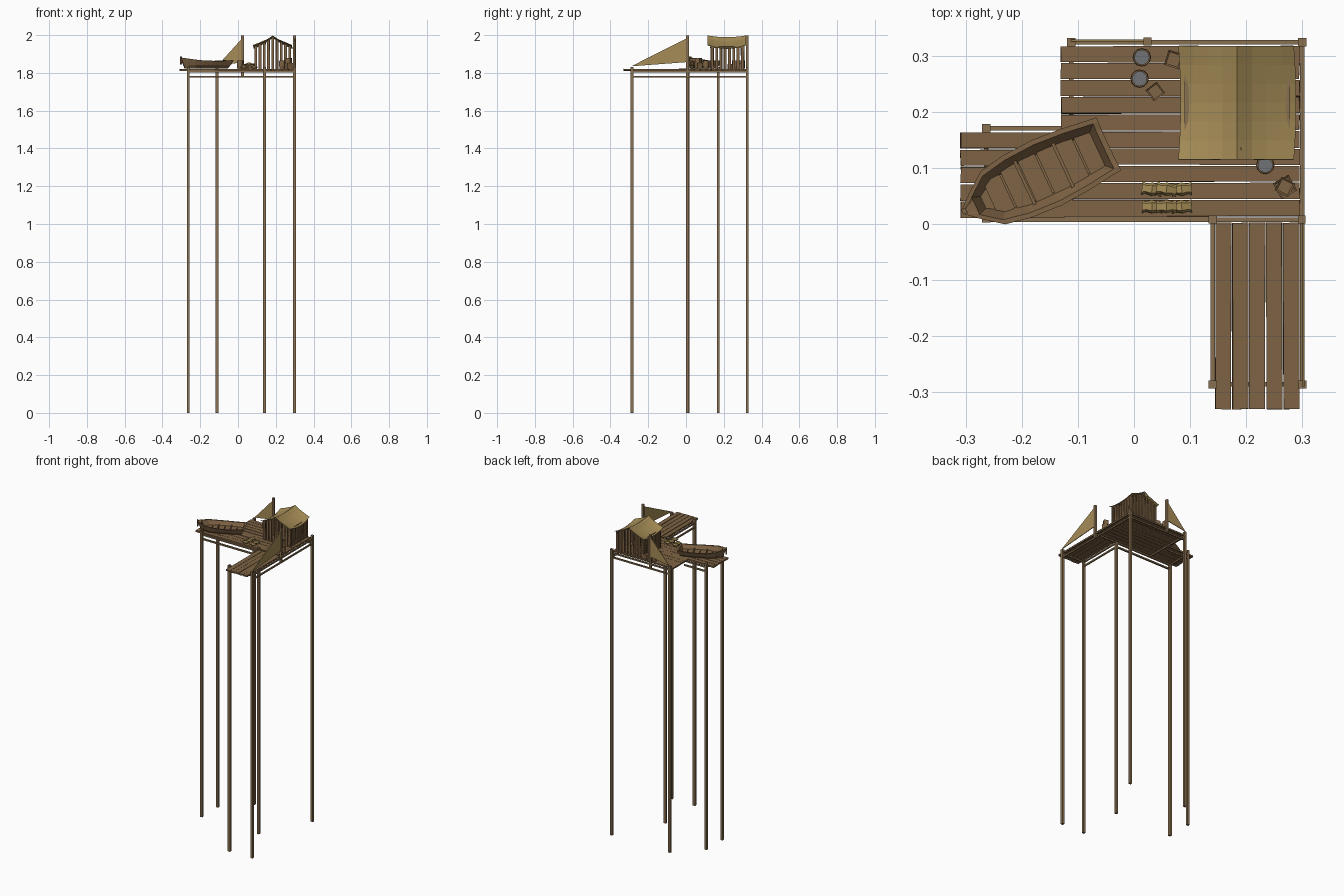
import bpy, bmesh, math, random
from mathutils import Vector, Matrix

if "Cube" in bpy.data.objects:
    bpy.data.objects.remove(bpy.data.objects["Cube"])
random.seed(4)

def mat(name, c):
    m = bpy.data.materials.new(name)
    m.diffuse_color = (*c, 1)
    m.use_nodes = True
    m.node_tree.nodes["Principled BSDF"].inputs["Base Color"].default_value = m.diffuse_color
    return m

WOOD = mat("wood", (0.21, 0.125, 0.058))
POST = mat("post_wood", (0.25, 0.16, 0.08))
CLOTH = mat("canvas", (0.38, 0.265, 0.095))
METAL = mat("metal", (0.16, 0.17, 0.18))

def finish(bm, name, m):
    bmesh.ops.recalc_face_normals(bm, faces=bm.faces)
    me = bpy.data.meshes.new(name)
    bm.to_mesh(me)
    bm.free()
    o = bpy.data.objects.new(name, me)
    o.data.materials.append(m)
    bpy.context.collection.objects.link(o)
    return o

def box(bm, lo, hi, jitter=0, rot=0):
    lo, hi = Vector(lo), Vector(hi)
    c, s = (lo + hi) / 2, hi - lo
    M = Matrix.Translation(c) @ Matrix.Rotation(rot, 4, 'Z') @ Matrix.Diagonal((*s, 1))
    vs = bmesh.ops.create_cube(bm, size=1, matrix=M)['verts']
    for v in vs:
        v.co += Vector([random.uniform(-jitter, jitter) for _ in range(3)])
    return vs

# Deck planks
Z0, Z1 = 1.812, 1.821
bm = bmesh.new()
for i in range(10):
    y = 0.014 + i * 0.0305
    box(bm, (-0.13, y, Z0), (0.295, y + 0.0285, Z1), 0.001)
finish(bm, "main_deck_planks", WOOD)
bm = bmesh.new()
for i in range(5):
    y = 0.011 + i * 0.031
    box(bm, (-0.309, y, Z0 - .001), (-0.125, y + 0.0285, Z1 - .001), 0.001)
finish(bm, "side_deck_planks", WOOD)
bm = bmesh.new()
for i in range(5):
    x = 0.145 + i * 0.0303
    box(bm, (x, -0.33, Z0), (x + 0.028, 0.002, Z1), 0.001)
finish(bm, "walkway_planks", WOOD)

# Tall stilts and the two masts
P = dict(a=(-0.263, 0.171), b=(-0.263, 0.010), c=(-0.112, 0.324), d=(0.30, 0.324),
         e=(0.140, 0.008), f=(0.140, -0.286), g=(0.30, -0.286))
bm = bmesh.new()
for x, y in P.values():
    box(bm, (x - .0075, y - .0075, 0), (x + .0075, y + .0075, 1.832))
finish(bm, "stilts", POST)
bm = bmesh.new()
for x, y in ((0.024, 0.325), (0.299, 0.008)):
    box(bm, (x - .007, y - .007, 1.78), (x + .007, y + .007, 1.997))
finish(bm, "masts", POST)

# Beams under the deck, two levels
bm = bmesh.new()
for p, q in ("cd", "dg", "ef", "be", "ab", "fg"):
    (x0, y0), (x1, y1) = P[p], P[q]
    for z in (1.780, 1.8075):
        if z < 1.8 and p + q in ("ab", "fg"):
            continue
        box(bm, (min(x0, x1) - .004, min(y0, y1) - .004, z - .0045),
            (max(x0, x1) + .004, max(y0, y1) + .004, z + .0045))
for z in (1.780, 1.8075):
    box(bm, (-0.265, 0.167, z - .0045), (-0.108, 0.175, z + .0045))
box(bm, (-0.116, 0.01, 1.803), (-0.108, 0.324, 1.812))
box(bm, (0.14, 0.004, 1.803), (0.299, 0.012, 1.812))
finish(bm, "support_beams", POST)

# Triangular sails hung from the masts
def sail(name, tip, low, top, n):
    bm = bmesh.new()
    n = Vector(n) * 0.002
    f = bm.faces.new([bm.verts.new(Vector(p) - n) for p in (tip, low, top)])
    ex = bmesh.ops.extrude_face_region(bm, geom=[f])['geom']
    for v in ex:
        if isinstance(v, bmesh.types.BMVert):
            v.co += n * 2
    finish(bm, name, CLOTH)
sail("back_sail", (-0.112, 0.327, 1.835), (0.022, 0.327, 1.857), (0.022, 0.327, 1.983), (0, 1, 0))
sail("walkway_sail", (0.302, -0.29, 1.835), (0.302, 0.005, 1.857), (0.302, 0.005, 1.983), (1, 0, 0))

# Hut: plank walls following the gable, under a sagging canvas roof
RX = 0.184
def roof_z(x, y):
    t = min(1, abs(x - RX) / 0.105)
    s = 1 - ((y - 0.216) / 0.101) ** 2
    return 1.998 - 0.05 * t ** 0.75 - s * (0.009 + 0.009 * t)
bm = bmesh.new()
for i in range(9):
    x = 0.094 + i * 0.0225
    for y in (0.134, 0.305):
        box(bm, (x - .007, y - .003, Z1 - .001), (x + .007, y + .003, roof_z(x, y) - .005), 0.001)
for i in range(8):
    y = 0.14 + i * 0.0225
    for x in (0.094, 0.274):
        box(bm, (x - .003, y - .007, Z1 - .001), (x + .003, y + .007, roof_z(x, y) - .005), 0.001)
finish(bm, "hut_walls", WOOD)
bm = bmesh.new()
box(bm, (RX - .004, 0.125, 1.972), (RX + .004, 0.31, 1.979))
for x in (0.094, 0.274):
    box(bm, (x - .004, 0.128, 1.932), (x + .004, 0.31, 1.939))
finish(bm, "roof_poles", POST)
bm = bmesh.new()
NX, NY = 8, 6
grid = []
for i in range(NX + 1):
    col = []
    for j in range(NY + 1):
        x, y = 0.079 + 0.21 * i / NX, 0.115 + 0.202 * j / NY
        z = roof_z(x, y)
        x += 0.004 * (1 - ((y - .216) / .101) ** 2) * (i == 0) - 0.004 * ((y - .216) / .101) ** 2 * (i == NX)
        col.append(bm.verts.new((x, y, z)))
    grid.append(col)
for i in range(NX):
    for j in range(NY):
        bm.faces.new((grid[i][j], grid[i + 1][j], grid[i + 1][j + 1], grid[i][j + 1]))
roof = finish(bm, "canvas_roof", CLOTH)
sol = roof.modifiers.new("thickness", 'SOLIDIFY')
sol.thickness = 0.003

# Rowing boat: U-shaped sections lofted from stern to bow
bm = bmesh.new()
ZB = 1.824
stations = [(0, .052, 1.867, 1), (.010, .053, 1.867, 1), (.0105, .053, 1.867, 0), (.065, .060, 1.864, 0),
            (.122, .064, 1.864, 0), (.18, .061, 1.866, 0), (.228, .052, 1.871, 0), (.262, .026, 1.877, 0),
            (.2625, .0255, 1.877, 1), (.285, .006, 1.881, 1)]
axis, side = Vector((-0.906, -0.423, 0)), Vector((-0.423, 0.906, 0))
org = Vector((-0.045, 0.143, 0))
loops = []
for u, w, zt, solid in stations:
    zf = zt - .002 if solid else 1.836
    wi = max(w - .009, w * .3)
    half = [(0.55 * w, ZB), (0.86 * w, ZB + .018), (w, zt), (wi, zt), (0.68 * wi, zf)]
    pts = half + [(-a, z) for a, z in reversed(half)]
    ring = []
    for a, z in pts:
        t = (z - ZB) / (zt - ZB)
        uu = .14 + (u - .14) * (0.84 + 0.16 * t)
        ring.append(bm.verts.new(org + axis * uu + side * a + Vector((0, 0, z))))
    loops.append(ring)
for A, B in zip(loops, loops[1:]):
    for k in range(10):
        n = (k + 1) % 10
        bm.faces.new((A[k], A[n], B[n], B[k]))
bm.faces.new(loops[0])
bm.faces.new(loops[-1])
finish(bm, "boat_hull", WOOD)

# Boat thwarts, floor slats and stem
ang = math.atan2(axis.y, axis.x)
def boat_box(bm, u, du, w, z0, z1):
    c = org + axis * u
    box(bm, (c.x - du, c.y - w, z0), (c.x + du, c.y + w, z1), 0, ang)
bm = bmesh.new()
for u in (.036, .072, .108, .144, .180, .216):
    boat_box(bm, u, .0165, .040 if u < .2 else .033, 1.836, 1.842)
for u in (.09, .165):
    boat_box(bm, u, .003, .050, 1.842, 1.848)
boat_box(bm, .284, .004, .005, 1.845, 1.886)
finish(bm, "boat_fittings", WOOD)

# Barrels
def barrel(name, x, y, h=0.045, r=0.0155):
    bm = bmesh.new()
    rings = []
    prof = [(r * .85, 0), (r * 1.06, h * .35), (r * 1.06, h * .65), (r, h), (r * .82, h), (r * .82, h - .004)]
    for rr, z in prof:
        rings.append([bm.verts.new((x + rr * math.cos(k * math.tau / 12), y + rr * math.sin(k * math.tau / 12), Z1 + z))
                      for k in range(12)])
    for A, B in zip(rings, rings[1:]):
        for k in range(12):
            bm.faces.new((A[k], A[k - 1], B[k - 1], B[k]))
    bm.faces.new(rings[0])
    bm.faces.new(rings[-1])
    o = finish(bm, name, WOOD)
    o.data.materials.append(METAL)
    for p in o.data.polygons:
        if len(p.vertices) == 12:
            p.material_index = 1
for i, (x, y) in enumerate(((0.014, 0.297), (0.010, 0.259), (0.234, 0.105))):
    barrel(f"barrel_{i + 1}", x, y)

# Crates with framed lids
def crate(name, x, y, z, s, rot):
    bm = bmesh.new()
    h = s / 2
    vs = set(box(bm, (x - h, y - h, z), (x + h, y + h, z + s), 0, rot))
    top = [f for f in bm.faces if all(v.co.z > z + h for v in f.verts)]
    bmesh.ops.inset_region(bm, faces=top, thickness=s * .15, depth=-s * .08)
    finish(bm, name, WOOD)
crate("crate_1", 0.038, 0.236, Z1, 0.025, 0.65)
crate("crate_2", 0.071, 0.293, Z1, 0.028, -0.3)
crate("crate_3", 0.269, 0.066, Z1, 0.032, 0.5)
crate("crate_4", 0.269, 0.066, Z1 + .032, 0.027, 1.1)

# Sacks: two side by side with one on top, in two rows
bm = bmesh.new()
for y in (0.031, 0.062):
    for x, z in ((0.032, 1.830), (0.085, 1.830), (0.058, 1.846)):
        rot = Matrix.Rotation(random.uniform(-.2, .2), 4, 'Z')
        M = Matrix.Translation((x, y, z)) @ rot
        rings = []
        for sx, w, h in ((-.018, .012, .003), (-.011, .009, .006), (0, .012, .010), (.011, .009, .006), (.018, .012, .003)):
            rings.append([bm.verts.new(M @ Vector((sx, w * a, h * b)))
                          for a, b in ((-1, 0), (-.6, 1), (.6, 1), (1, 0), (.6, -.9), (-.6, -.9))])
        for A, B in zip(rings, rings[1:]):
            for k in range(6):
                bm.faces.new((A[k], A[k - 1], B[k - 1], B[k]))
        bm.faces.new(rings[0])
        bm.faces.new(rings[-1])
finish(bm, "sacks", CLOTH)
